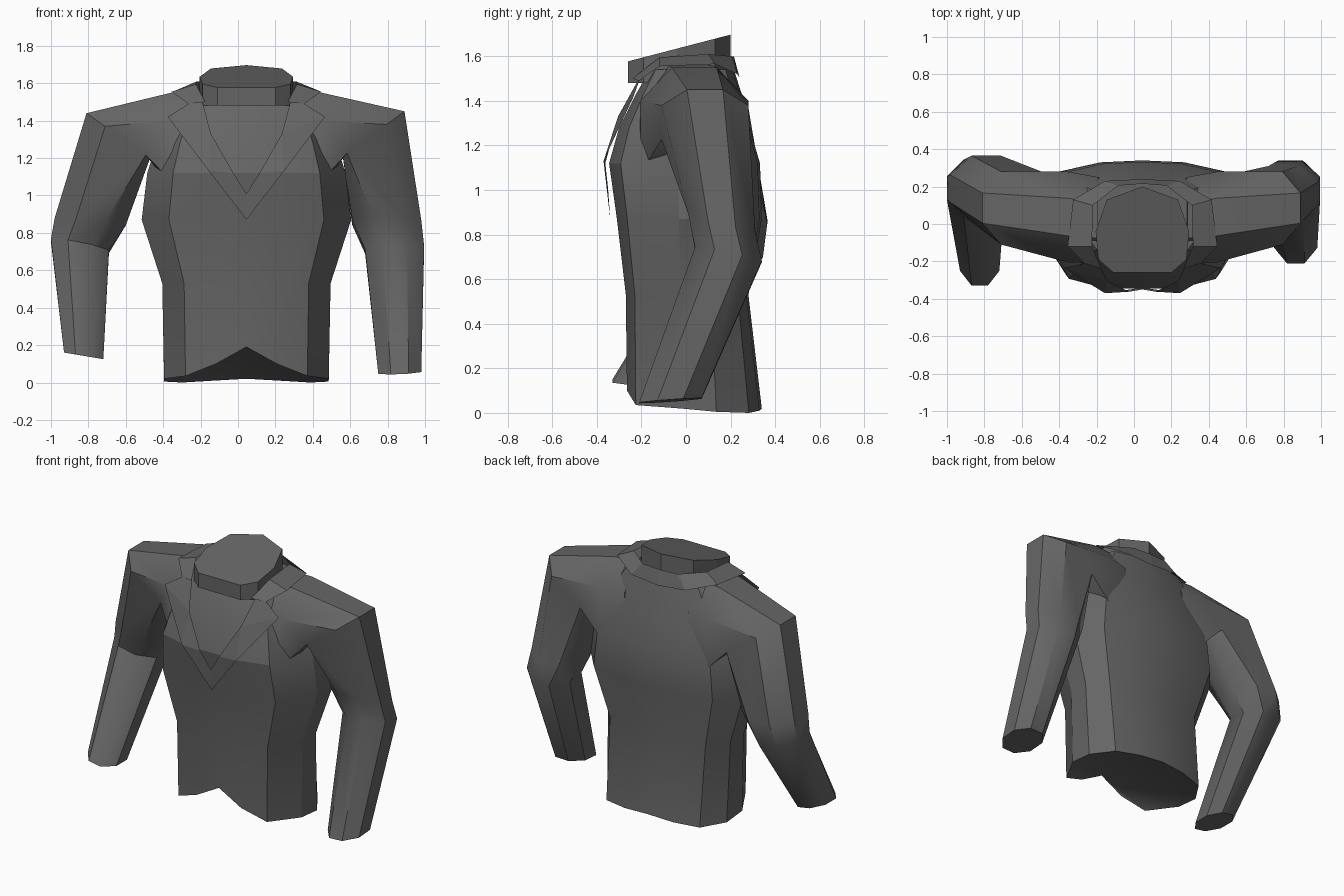
import bpy, bmesh, math

if "Cube" in bpy.data.objects:
    bpy.data.objects.remove(bpy.data.objects["Cube"])

CX = 0.045  # body centre line
cloth = bpy.data.materials.new("charcoal_cloth")
cloth.diffuse_color = (0.13, 0.13, 0.13, 1)
cloth.use_nodes = True
cloth.node_tree.nodes["Principled BSDF"].inputs["Base Color"].default_value = cloth.diffuse_color


def make(name, verts, faces, smooth=0):
    me = bpy.data.meshes.new(name)
    me.from_pydata([tuple(v) for v in verts], [], faces)
    me.materials.append(cloth)
    ob = bpy.data.objects.new(name, me)
    bpy.context.collection.objects.link(ob)
    bm = bmesh.new()
    bm.from_mesh(me)
    bmesh.ops.recalc_face_normals(bm, faces=bm.faces)
    bm.to_mesh(me)
    bm.free()
    if smooth:
        bpy.ops.object.select_all(action='DESELECT')
        ob.select_set(True)
        bpy.context.view_layer.objects.active = ob
        bpy.ops.object.shade_smooth_by_angle(angle=math.radians(smooth))
    return ob


def loft(name, rings, caps=(True, True), extra=(), smooth=0):
    n = len(rings[0])
    verts = [v for r in rings for v in r]
    faces = [(i * n + j, i * n + (j + 1) % n, (i + 1) * n + (j + 1) % n, (i + 1) * n + j)
             for i in range(len(rings) - 1) for j in range(n)]
    if caps[0]:
        faces.append(tuple(range(n))[::-1])
    if caps[1]:
        faces.append(tuple(range((len(rings) - 1) * n, len(rings) * n)))
    return make(name, verts, faces + list(extra), smooth)


# Torso: rows of height, half width, front y, back y
rows = [(0.02, .44, -.265, .34), (.53, .45, -.27, .28), (.87, .56, -.31, .34),
        (1.12, .53, -.345, .332), (1.28, .48, -.30, .285), (1.43, .42, -.225, .25),
        (1.54, .33, -.16, .215)]
# half cross-section, front to back: side fraction, front or back fraction
section = [(0, -1), (.37, -1), (.74, -.85), (1, -.1), (1, .4), (.78, .83), (.4, .97), (0, 1)]
hem = [.19, .10, .035, .02, .005, 0, .01, .02]
rings = []
for k, (z, w, yf, yb) in enumerate(rows):
    half = []
    for i, (s, t) in enumerate(section):
        half.append((s * w, -yf * t if t < 0 else yb * t, hem[i] if k == 0 else z))
    rings.append([(CX + x, y, zz) for x, y, zz in half] +
                 [(CX - x, y, zz) for x, y, zz in half[-2:0:-1]])
# underside fans out from the front notch
loft("torso", rings, (False, True), [(0, i + 1, i) for i in range(1, 13)], 22)


# Sleeves: rows of inner (x, z), outer (x, z), front y, back y, rise toward the front
def sleeve(name, sign, rows):
    # the root rows blend the shoulder into the chest and upper back
    c = sign * CX
    rows = [((c + .22, .98), (c + .24, 1.56), -.21, .25, 0),
            ((c + .40, 1.04), (c + .40, 1.55), -.205, .28, 0)] + rows
    rings = []
    for k, ((xi, zi), (xo, zo), y0, y1, tilt) in enumerate(rows):
        ring = []
        for j in range(8):
            a = math.radians(22.5 + 45 * j)
            u, s = math.cos(a) / .924, math.sin(a) / .924
            t = (u + 1) / 2
            if k < 3 and .2 < t < .4:  # square underside at the armpit
                t = .07
            ring.append((sign * (xi + (xo - xi) * t), (y0 + y1) / 2 + s * (y1 - y0) / 2,
                         zi + (zo - zi) * t - s * tilt))
        rings.append(ring)
    return loft(name, rings, smooth=42)


sleeve("right_sleeve", 1, [
    ((.56, 1.21), (.89, 1.45), -.11, .28, 0),
    ((.61, .86), (.98, .85), .01, .31, .04), ((.68, .70), (.995, .72), .04, .34, .03),
    ((.75, .05), (.98, .06), -.21, .07, -.01)])
sleeve("left_sleeve", -1, [
    ((.47, 1.20), (.81, 1.44), -.11, .28, 0),
    ((.60, .84), (.98, .88), .01, .365, 0), ((.69, .70), (1.0, .76), .04, .345, .02),
    ((.72, .125), (.93, .16), -.33, -.06, 0)])

# Neck: rounded outline with a sloping top
half = [(0, .20), (.19, .13), (.25, -.04), (.235, -.19), (.155, -.26)]
outline = half + [(-x, y) for x, y in half[:0:-1]]
loft("neck", [[(CX + x, y, 1.48) for x, y in outline],
              [(CX + x, y, 1.645 + .26 * y) for x, y in outline]])

# Collar: band around the neck from its outer edge up to its crest
outer = [(.31, -.21, 1.49), (.40, -.12, 1.555), (.37, .13, 1.565), (.20, .23, 1.52), (0, .24, 1.505)]
crest = [(.22, -.24, 1.50), (.27, -.12, 1.595), (.265, .10, 1.61), (.13, .205, 1.60), (0, .215, 1.60)]
strips = []
for line in (outer, crest):
    strips.append([(CX + x, y, z) for x, y, z in line] +
                  [(CX - x, y, z) for x, y, z in line[-2::-1]])
n = len(strips[0])
make("collar", strips[0] + strips[1],
     [(i, i + 1, n + i + 1, n + i) for i in range(n - 1)])

# Lapels: folded plates meeting at the lower point
lapel = [(.24, -.20, 1.52), (.19, -.305, 1.33), (.07, -.362, 1.12), (0, -.35, 1.01),
         (0, -.34, .87), (.20, -.37, 1.13), (.42, -.235, 1.42), (.31, -.21, 1.49)]
for side, s in (("right", 1), ("left", -1)):
    make(side + "_lapel", [(CX + s * x, y, z) for x, y, z in lapel],
         [(0, 1, 6, 7), (1, 5, 6), (1, 2, 5), (2, 3, 4, 5)])
